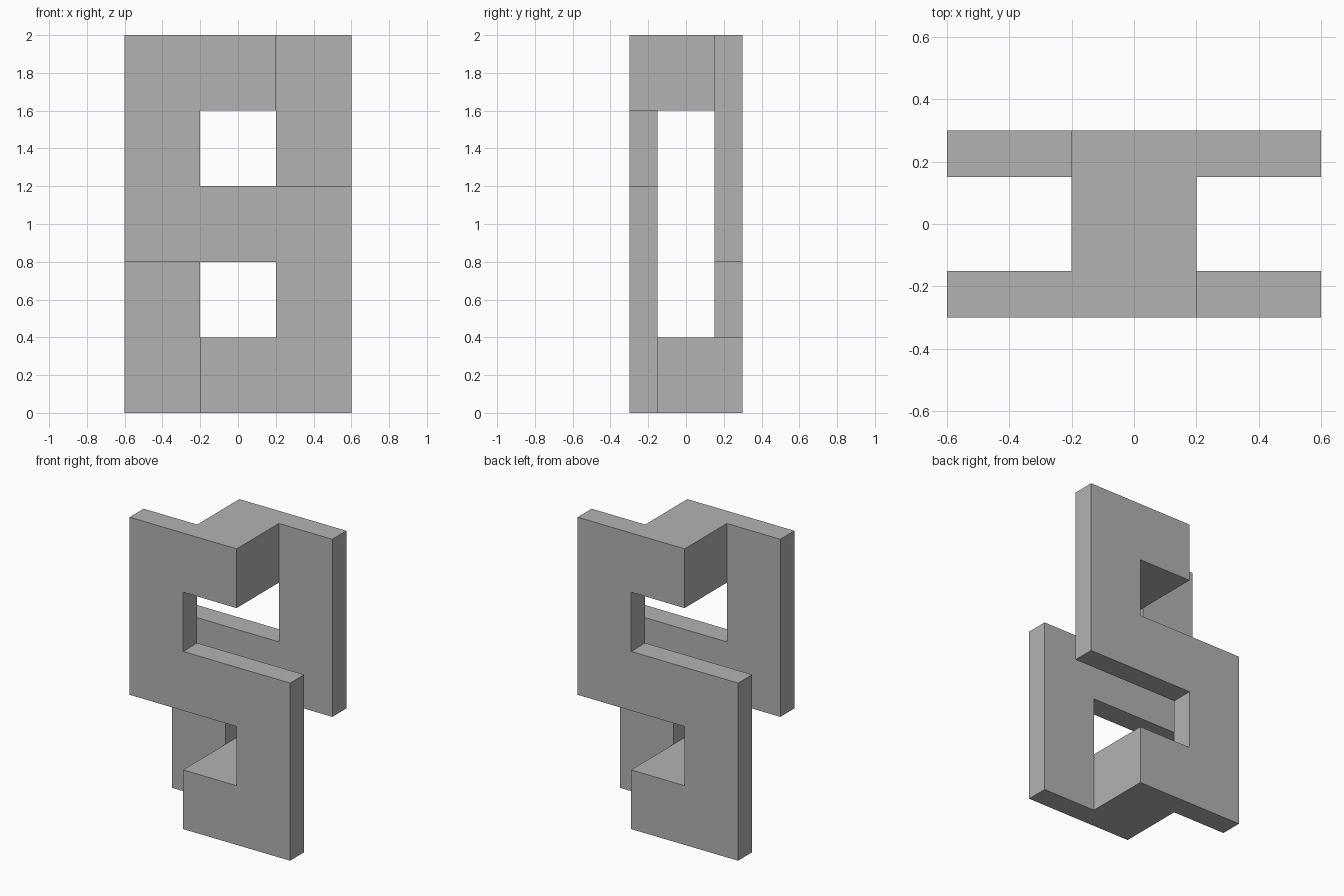
import bpy
import bmesh
import math
from mathutils import Matrix, Vector

cube = bpy.data.objects.get("Cube")
if cube:
    bpy.data.objects.remove(cube, do_unlink=True)

UNIT = 0.4           # side of one square of the band
OUTER, INNER = 0.3, 0.15
ROWS = [".##", "..#", "###", "#..", "##."]   # S band, bottom row first

# Single plain grey material
grey = bpy.data.materials.new("plain_grey")
grey.use_nodes = True
colour = (0.45, 0.45, 0.45, 1)
grey.diffuse_color = colour
grey.node_tree.nodes["Principled BSDF"].inputs["Base Color"].default_value = colour

bm = bmesh.new()

# Front S band, laid out in squares
for row, cells in enumerate(ROWS):
    for col, cell in enumerate(cells):
        if cell == "#":
            x, z = (col - 1.5) * UNIT, row * UNIT
            bm.faces.new([bm.verts.new((x + dx * UNIT, -OUTER, z + dz * UNIT))
                          for dx, dz in ((0, 0), (1, 0), (1, 1), (0, 1))])
bmesh.ops.remove_doubles(bm, verts=bm.verts[:], dist=0.001)

# Thicken the band
back = bmesh.ops.extrude_face_region(bm, geom=bm.faces[:], use_keep_orig=True)
bmesh.ops.translate(bm, vec=(0, OUTER - INNER, 0),
                    verts=[g for g in back["geom"] if isinstance(g, bmesh.types.BMVert)])
bmesh.ops.recalc_face_normals(bm, faces=bm.faces[:])

# Back band: half turn of the front band
copy = bmesh.ops.duplicate(bm, geom=bm.verts[:] + bm.edges[:] + bm.faces[:])
bmesh.ops.rotate(bm, cent=(0, 0, 0), matrix=Matrix.Rotation(math.pi, 3, "Z"),
                 verts=[g for g in copy["geom"] if isinstance(g, bmesh.types.BMVert)])

# Top and bottom connectors: bridge the facing centre squares
for z in (UNIT / 2, UNIT * 4.5):
    ends = [f for f in bm.faces for y in (-INNER, INNER)
            if (f.calc_center_median() - Vector((0, y, z))).length < 0.01]
    rims = [e for f in ends for e in f.edges]
    bmesh.ops.delete(bm, geom=ends, context="FACES_ONLY")
    bmesh.ops.bridge_loops(bm, edges=rims)

# Merge flat areas into clean faces
bmesh.ops.recalc_face_normals(bm, faces=bm.faces[:])
bmesh.ops.dissolve_limit(bm, angle_limit=0.01, verts=bm.verts[:], edges=bm.edges[:])

mesh = bpy.data.meshes.new("interlocking_band")
bm.to_mesh(mesh)
bm.free()
mesh.materials.append(grey)
band = bpy.data.objects.new("interlocking_band", mesh)
bpy.context.collection.objects.link(band)
